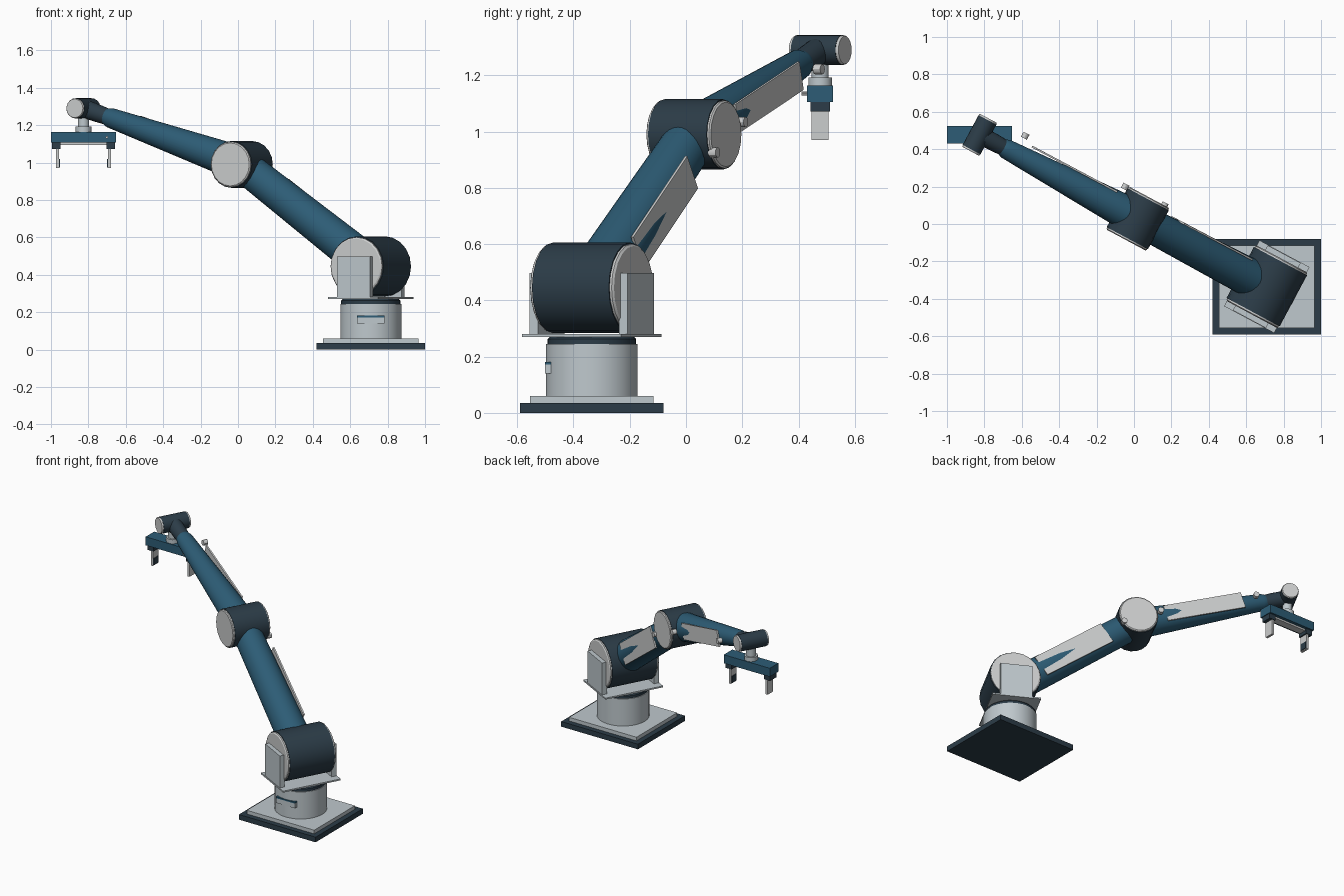
import bpy, bmesh, math
from mathutils import Vector, Matrix

if "Cube" in bpy.data.objects:
    bpy.data.objects.remove(bpy.data.objects["Cube"])


def material(name, rgb):
    m = bpy.data.materials.new(name)
    m.diffuse_color = (*rgb, 1)
    m.use_nodes = True
    m.node_tree.nodes["Principled BSDF"].inputs["Base Color"].default_value = m.diffuse_color
    return m


TEAL = material("teal_paint", (0.026, 0.108, 0.18))
DARK = material("dark_slate", (0.025, 0.046, 0.065))
PALE = material("pale_blue_grey", (0.52, 0.58, 0.61))
GREY = material("light_grey", (0.60, 0.61, 0.61))

# Arm frame: U points along the arm in plan, V is the joint axis
U = Vector((-0.881, 0.472, 0)).normalized()
V = Vector((0.472, 0.881, 0)).normalized()
X, Y, Z = Vector((1, 0, 0)), Vector((0, 1, 0)), Vector((0, 0, 1))
SHOULDER = Vector((0.71, -0.335, 0.445))
ELBOW = Vector((0.02, 0.028, 0.99))
WRIST = Vector((-0.826, 0.477, 1.29))


def finish(name, bm, mat, smooth=False):
    bmesh.ops.recalc_face_normals(bm, faces=bm.faces)
    me = bpy.data.meshes.new(name)
    bm.to_mesh(me)
    bm.free()
    me.materials.append(mat)
    ob = bpy.data.objects.new(name, me)
    bpy.context.collection.objects.link(ob)
    if smooth:
        bpy.ops.object.select_all(action='DESELECT')
        ob.select_set(True)
        bpy.context.view_layer.objects.active = ob
        bpy.ops.object.shade_smooth_by_angle(angle=math.radians(30))
    return ob


def box(name, center, size, mat, a=X, b=Y):
    """Box whose size runs along a, b and a x b."""
    c = a.cross(b)
    m = Matrix((a * size[0], b * size[1], c * size[2])).transposed().to_4x4()
    m.translation = center
    bm = bmesh.new()
    bmesh.ops.create_cube(bm, size=1, matrix=m)
    return finish(name, bm, mat)


def lathe(name, origin, axis, profile, mat, sides=24):
    """Solid of revolution from (distance along axis, radius) pairs."""
    rot = axis.to_track_quat('Z', 'Y')
    bm = bmesh.new()
    rings = []
    for d, r in profile:
        rings.append([bm.verts.new(origin + rot @ Vector((
            r * math.cos(math.tau * i / sides),
            r * math.sin(math.tau * i / sides), d))) for i in range(sides)])
    for lo, hi in zip(rings, rings[1:]):
        for i in range(sides):
            j = (i + 1) % sides
            bm.faces.new((lo[i], lo[j], hi[j], hi[i]))
    bm.faces.new(rings[0])
    bm.faces.new(rings[-1])
    return finish(name, bm, mat, True)


def joint(name, center, radius, half, cap):
    """Joint drum with a bevelled cap at each end."""
    lathe(name + "_drum", center, V, [(-half, radius), (half, radius)], DARK, 20)
    for side, s in (("front", -1), ("back", 1)):
        lathe(f"{name}_cap_{side}", center, V * s,
              [(half - 0.005, radius * 0.97), (half + cap * 0.6, radius * 0.97),
               (half + cap, radius * 0.92)], GREY, 20)


# Base
BX, BY = SHOULDER.x, SHOULDER.y
box("floor_plate", (BX, BY, 0.0175), (0.58, 0.51, 0.035), DARK)
box("base_plate", (BX, BY, 0.0475), (0.51, 0.44, 0.025), PALE)
lathe("pedestal", Vector((BX, BY, 0)), Z, [(0.06, 0.163), (0.245, 0.163)], PALE, 32)
lathe("pedestal_ring", Vector((BX, BY, 0)), Z,
      [(0.245, 0.158), (0.262, 0.158), (0.272, 0.148)], DARK, 32)
box("connector_panel", (BX, BY - 0.152, 0.156), (0.145, 0.03, 0.032), PALE)
box("connector_stripe", (BX, BY - 0.152, 0.1765), (0.145, 0.03, 0.009), TEAL)

# Turntable and shoulder brackets
box("turntable", (BX, BY, 0.275), (0.304, 0.40, 0.01), PALE, U, V)
for side, s in (("front", -1), ("back", 1)):
    box(f"shoulder_bracket_{side}", Vector((BX, BY, 0.388)) + V * 0.18 * s,
        (0.2, 0.034, 0.22), PALE, U, V)

# Joints
joint("shoulder", SHOULDER, 0.161, 0.155, 0.014)
joint("elbow", ELBOW, 0.125, 0.118, 0.012)
joint("wrist", WRIST, 0.054, 0.09, 0.01)

# Arm tubes
upper = (ELBOW - SHOULDER).normalized()
fore = (WRIST - ELBOW).normalized()
lathe("upper_arm", SHOULDER, upper,
      [(0, 0.105), ((ELBOW - SHOULDER).length, 0.089)], TEAL, 32)
lathe("forearm", ELBOW, fore,
      [(0, 0.096), (0.835, 0.053), (0.86, 0.044)], TEAL, 32)
lathe("wrist_neck", ELBOW, fore,
      [(0.84, 0.043), (0.90, 0.047), (0.985, 0.049)], DARK, 20)


# Side cover panels and the small fasteners beyond their ends
def on_arm(start, direction, u, v):
    return start + direction * (u / math.hypot(direction.x, direction.y)) + V * v


for name, start, d, u0, u1, height, v in (
        ("upper_arm", SHOULDER, upper, 0.175, 0.587, 0.14, 0.097),
        ("forearm", ELBOW, fore, 0.18, 0.665, 0.105, 0.081)):
    a, b = on_arm(start, d, u0, v - 0.005), on_arm(start, d, u1, v - 0.005)
    box(name + "_cover", (a + b) / 2, ((b - a).length, 0.01, height), GREY, d, V)

for name, start, d, u, v in (("upper_arm_end", SHOULDER, upper, 0.688, 0.115),
                             ("forearm_start", ELBOW, fore, 0.14, 0.105),
                             ("forearm_end", ELBOW, fore, 0.74, 0.095)):
    lathe(name + "_fastener", on_arm(start, d, u, v), V,
          [(0, 0.018), (0.03, 0.018)], GREY, 12)

# Tool flange and gripper
GX, GY = WRIST.x, WRIST.y
lathe("tool_stem", Vector((GX, GY, 0)), Z, [(1.19, 0.03), (1.27, 0.03)], PALE)
lathe("tool_flange", Vector((GX, GY, 0)), Z, [(1.16, 0.042), (1.192, 0.042)], PALE)
box("gripper_body", (GX, GY, 1.135), (0.348, 0.092, 0.058), TEAL)
box("gripper_rail", (GX, GY, 1.101), (0.25, 0.05, 0.014), GREY)
lathe("gripper_plug", Vector((GX + 0.125, GY - 0.04, 1.135)), -Y,
      [(0, 0.007), (0.026, 0.007)], GREY, 10)
for side, s in (("left", -1), ("right", 1)):
    box(f"finger_holder_{side}", (GX + 0.146 * s, GY, 1.09), (0.046, 0.07, 0.036), DARK)
    box(f"finger_{side}", (GX + 0.139 * s, GY, 1.022), (0.016, 0.06, 0.104), GREY)
    box(f"finger_pad_{side}", (GX + 0.129 * s, GY, 0.997), (0.005, 0.052, 0.045), DARK)
